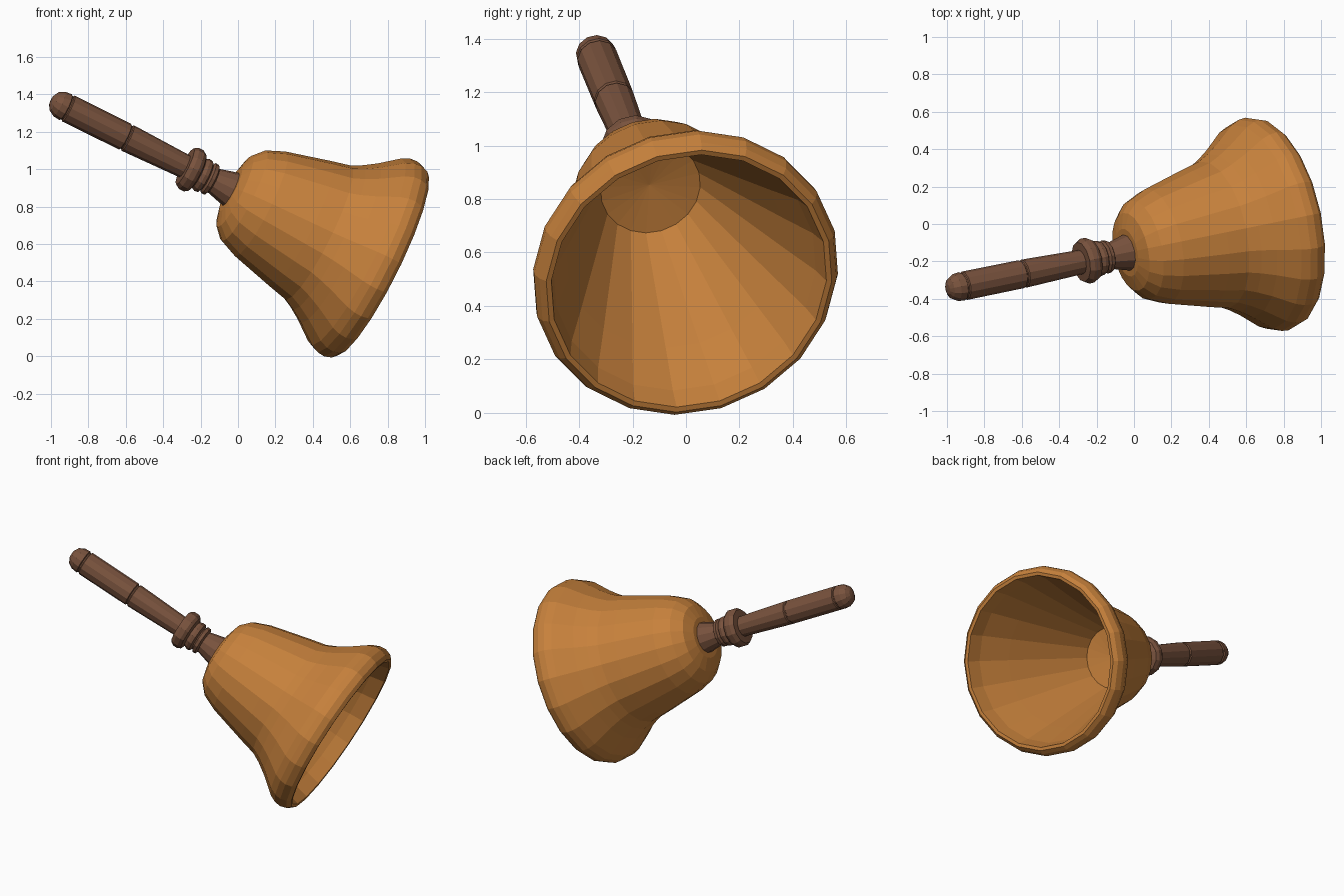
import bpy, bmesh
from math import cos, sin, tau
from mathutils import Vector

if "Cube" in bpy.data.objects:
    bpy.data.objects.remove(bpy.data.objects["Cube"])

MOUTH = Vector((0.71, 0.0, 0.52))             # centre of the bell mouth
AXIS = Vector((-0.881, -0.18, 0.438)).normalized()  # from mouth towards grip
ROT = AXIS.to_track_quat('Z', 'Y')


def material(name, rgb):
    m = bpy.data.materials.new(name)
    m.diffuse_color = (*rgb, 1)
    m.use_nodes = True
    m.node_tree.nodes["Principled BSDF"].inputs["Base Color"].default_value = m.diffuse_color
    return m


def turned(name, profile, sides, mat):
    """Flat-faced solid of revolution from (radius, distance along axis)."""
    bm = bmesh.new()
    rings = []
    for r, h in profile:
        if r == 0:
            rings.append([bm.verts.new((0, 0, h))] * sides)
        else:
            rings.append([bm.verts.new((r * cos(tau * i / sides), r * sin(tau * i / sides), h))
                          for i in range(sides)])
    for a, b in zip(rings, rings[1:]):
        for i in range(sides):
            j = (i + 1) % sides
            bm.faces.new(list(dict.fromkeys((a[i], a[j], b[j], b[i]))))
    bmesh.ops.recalc_face_normals(bm, faces=bm.faces)
    me = bpy.data.meshes.new(name)
    bm.to_mesh(me)
    bm.free()
    me.materials.append(mat)
    ob = bpy.data.objects.new(name, me)
    ob.rotation_mode = 'QUATERNION'
    ob.rotation_quaternion = ROT
    ob.location = MOUTH
    bpy.context.collection.objects.link(ob)
    return ob


brass = material("brass", (0.57, 0.22, 0.045))
wood = material("wood", (0.19, 0.085, 0.047))

# Bell: outer dome, waist, flared lip, then the hollow inside back to its apex
turned("bell", [
    (0, 0.85), (0.13, 0.85), (0.212, 0.825), (0.27, 0.77), (0.312, 0.67),
    (0.375, 0.426), (0.40, 0.32), (0.43, 0.26), (0.475, 0.19), (0.556, 0.085),
    (0.576, 0.04), (0.58, 0.0), (0.567, -0.04), (0.545, -0.062), (0.525, -0.06),
    (0.50, 0.03), (0.415, 0.22), (0.19, 0.74), (0, 0.76)], 20, brass)

# Handle: flared foot, two thin rings, big collar, grooved grip, domed tip
turned("handle", [
    (0, 0.81), (0.107, 0.815), (0.07, 0.955),
    (0.088, 0.965), (0.09, 0.985), (0.075, 0.995),
    (0.092, 1.005), (0.095, 1.025), (0.085, 1.045),
    (0.11, 1.055), (0.122, 1.075), (0.122, 1.105), (0.108, 1.128), (0.065, 1.13),
    (0.076, 1.475), (0.069, 1.48), (0.069, 1.487), (0.076, 1.492),
    (0.077, 1.835), (0.07, 1.84), (0.07, 1.847), (0.077, 1.852),
    (0.073, 1.89), (0.055, 1.922), (0.028, 1.937), (0, 1.94)], 12, wood)
